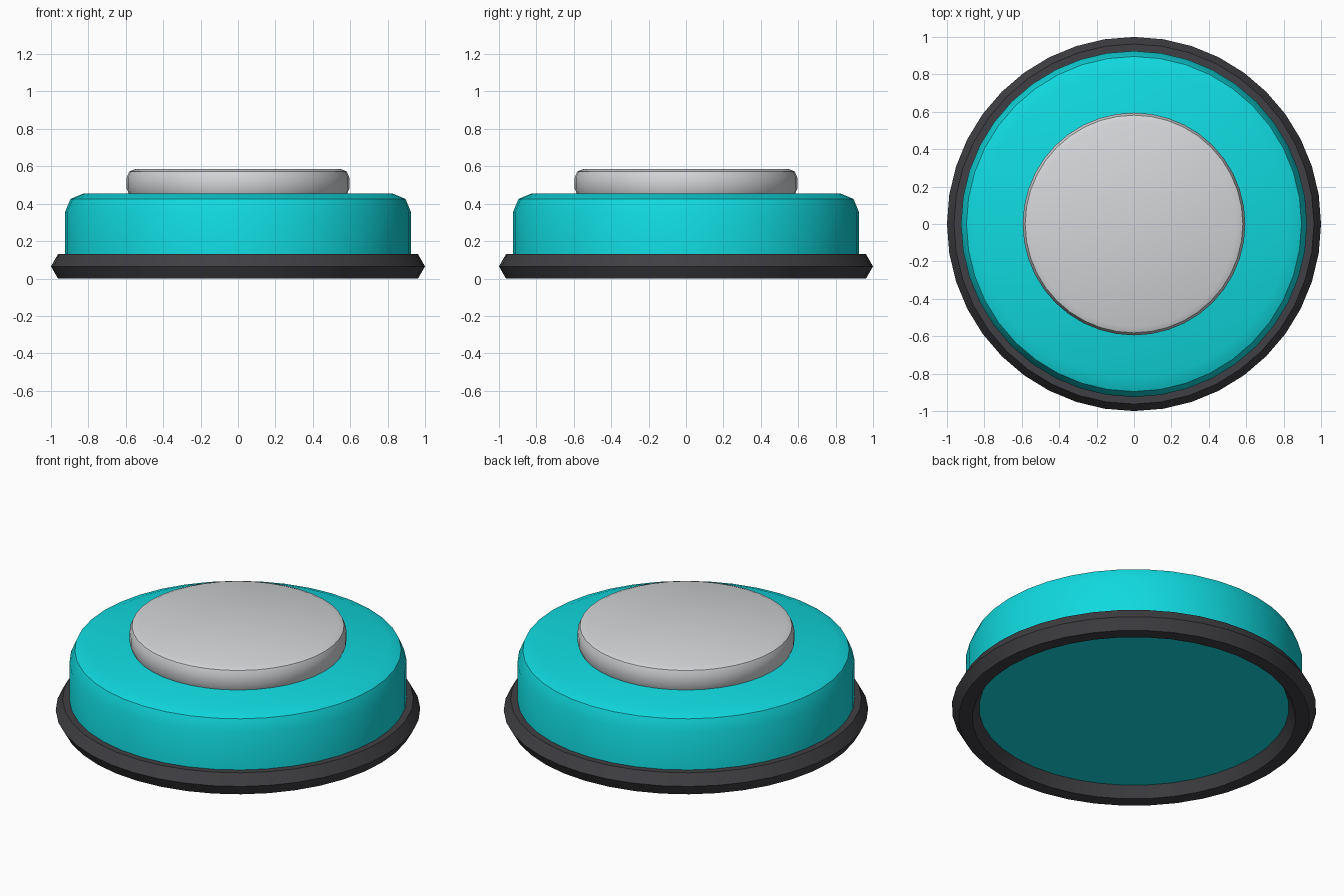
import bpy
import bmesh

SIDES = 40

if "Cube" in bpy.data.objects:
    bpy.data.objects.remove(bpy.data.objects["Cube"], do_unlink=True)


def make_material(name, rgb):
    mat = bpy.data.materials.new(name)
    mat.use_nodes = True
    mat.diffuse_color = (*rgb, 1)
    mat.node_tree.nodes["Principled BSDF"].inputs["Base Color"].default_value = (*rgb, 1)
    return mat


def finish(obj, name, mat):
    obj.name = name
    obj.data.materials.append(mat)
    bpy.ops.object.select_all(action='DESELECT')
    obj.select_set(True)
    bpy.context.view_layer.objects.active = obj
    bpy.ops.object.shade_smooth_by_angle(angle=0.524)


def rounded_disc(name, radius, bottom, top, bevel, mat, bevel_bottom):
    """Closed cylinder with a two-step rounded rim."""
    bpy.ops.mesh.primitive_cylinder_add(
        vertices=SIDES, radius=radius, depth=top - bottom,
        location=(0, 0, (top + bottom) / 2))
    obj = bpy.context.object
    bm = bmesh.new()
    bm.from_mesh(obj.data)
    rims = [e for e in bm.edges
            if abs(e.verts[0].co.z - e.verts[1].co.z) < 1e-4
            and (bevel_bottom or e.verts[0].co.z > 0)]
    bmesh.ops.bevel(bm, geom=rims, offset=bevel, offset_type='OFFSET',
                    segments=2, profile=0.5, affect='EDGES')
    bm.to_mesh(obj.data)
    bm.free()
    finish(obj, name, mat)


teal = make_material("teal", (0.005, 0.70, 0.74))
light_grey = make_material("light grey", (0.66, 0.67, 0.69))
charcoal = make_material("charcoal", (0.051, 0.051, 0.058))

# Rubber ring around the foot, with a hexagonal section
bpy.ops.mesh.primitive_torus_add(
    major_segments=SIDES, minor_segments=6,
    major_radius=0.925, minor_radius=0.075, location=(0, 0, 0.065))
finish(bpy.context.object, "base_ring", charcoal)

# Main body and the raised button on top
rounded_disc("body", 0.925, 0.065, 0.455, 0.1, teal, False)
rounded_disc("top_button", 0.595, 0.435, 0.585, 0.045, light_grey, True)
